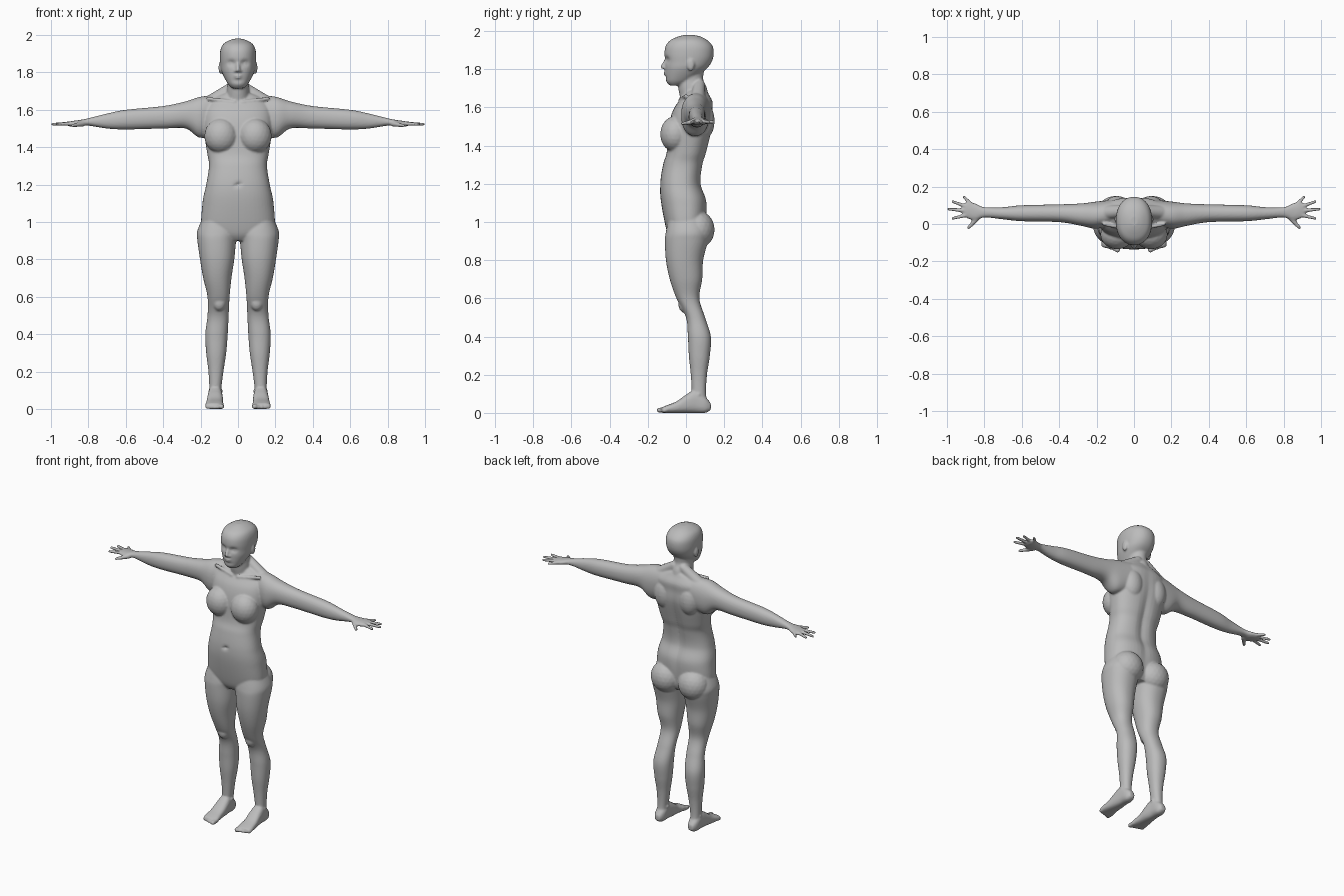
import bpy, bmesh, math
from mathutils import Matrix, Vector

if "Cube" in bpy.data.objects:
    bpy.data.objects.remove(bpy.data.objects["Cube"])

bm = bmesh.new()
MIDDLE = (1,)
BOTH = (1, -1)


def spline(rows, steps=8):
    """Smooth in-between rows through the given ones."""
    smooth_rows = []
    for index in range(len(rows) - 1):
        before = rows[max(index - 1, 0)]
        start, end = rows[index], rows[index + 1]
        after = rows[min(index + 2, len(rows) - 1)]
        for step in range(steps):
            t = step / steps
            row = []
            for a, b, c, d in zip(before, start, end, after):
                slope_in, slope_out = (c - a) / 2, (d - b) / 2
                rise = c - b
                bend = 3 * rise - 2 * slope_in - slope_out
                twist = slope_in + slope_out - 2 * rise
                row.append(b + t * (slope_in + t * (bend + t * twist)))
            smooth_rows.append(row)
    smooth_rows.append(rows[-1])
    return smooth_rows


def rounded(angle_part, low, high, power):
    """Point between low and high on a squared-off ellipse."""
    reach = math.copysign(abs(angle_part) ** (2 / power), angle_part)
    return (low + high) / 2 + (high - low) / 2 * reach


def loft(axis, rows, power=2.2, sides=MIDDLE, segments=48):
    """Skin of rounded sections: (position, low, high, low, high)."""
    made = []
    for side in sides:
        rings = []
        for position, a_low, a_high, b_low, b_high in spline(rows):
            ring = []
            for k in range(segments):
                angle = math.tau * k / segments
                a = rounded(math.cos(angle), a_low, a_high, power)
                b = rounded(math.sin(angle), b_low, b_high, power)
                places = {"x": (position, a, b), "y": (a, position, b), "z": (a, b, position)}
                x, y, z = places[axis]
                ring.append(bm.verts.new((x * side, y, z)))
            rings.append(ring)
            made.extend(ring)
        for lower, upper in zip(rings, rings[1:]):
            for k in range(segments):
                bm.faces.new((lower[k - 1], lower[k], upper[k], upper[k - 1]))
        bm.faces.new(rings[0])
        bm.faces.new(rings[-1])
    return made


def central(rows):
    """Sections that are even about the middle: (height, half width, front, back)."""
    return [(height, -half, half, front, back) for height, half, front, back in rows]


def blob(centre, radii, sides=MIDDLE):
    for side in sides:
        x, y, z = centre
        place = Matrix.Translation((x * side, y, z)) @ Matrix.Diagonal((*radii, 1))
        bmesh.ops.create_icosphere(bm, subdivisions=3, radius=1, matrix=place)


def tube(start, end, start_radius, end_radius, sides=MIDDLE):
    """Tapered rod with round ends."""
    for side in sides:
        p, q = (Vector((x * side, y, z)) for x, y, z in (start, end))
        line = q - p
        turn = line.to_track_quat("Z", "Y").to_matrix().to_4x4()
        bmesh.ops.create_cone(bm, cap_ends=True, segments=20, radius1=start_radius,
                              radius2=end_radius, depth=line.length,
                              matrix=Matrix.Translation((p + q) / 2) @ turn)
        for point, radius in ((p, start_radius), (q, end_radius)):
            bmesh.ops.create_icosphere(bm, subdivisions=2, radius=radius,
                                       matrix=Matrix.Translation(point))


def dent(verts, centre, radii, depth):
    """Push a soft hollow along y."""
    for vert in verts:
        distance = sum(((p - c) / r) ** 2 for p, c, r in zip(vert.co, centre, radii))
        vert.co.y += depth * math.exp(-distance)


# Torso with spine groove and navel
torso = loft("z", central([
    (.9, .1, -.07, .08), (.95, .19, -.1, .1), (1.1, .19, -.13, .11),
    (1.2, .17, -.135, .08), (1.3, .155, -.12, .09), (1.37, .165, -.1, .11),
    (1.5, .185, -.09, .14), (1.58, .185, -.07, .14), (1.63, .17, -.04, .14),
    (1.67, .12, -.01, .12), (1.69, .07, 0, .11)]), power=2.4)
dent(torso, centre=(0, .1, 1.3), radii=(.03, .1, .25), depth=-.015)
dent(torso, centre=(0, -.13, 1.2), radii=(.01, .03, .01), depth=.015)

# Chest, shoulder blades, buttocks, collarbones and neck slopes
blob(centre=(.09, -.055, 1.46), radii=(.09, .08, .095), sides=BOTH)
blob(centre=(.09, .09, 1.53), radii=(.07, .06, .1), sides=BOTH)
blob(centre=(.1, .06, .96), radii=(.1, .09, .1), sides=BOTH)
tube((.02, -.03, 1.64), (.16, 0, 1.66), start_radius=.01, end_radius=.01, sides=BOTH)
tube((.03, .07, 1.72), (.16, .06, 1.63), start_radius=.03, end_radius=.04, sides=BOTH)

# Neck
loft("z", central([
    (1.6, .07, -.02, .13), (1.7, .06, -.04, .11), (1.75, .055, -.04, .09),
    (1.82, .06, -.03, .1)]), power=2)

# Head with hollow eye sockets and a crease above the chin
head = loft("z", central([
    (1.715, .03, -.085, -.03), (1.74, .055, -.105, .03), (1.8, .086, -.11, .105),
    (1.84, .094, -.11, .135), (1.88, .097, -.113, .145), (1.92, .094, -.107, .14),
    (1.95, .08, -.085, .115), (1.97, .05, -.045, .08), (1.98, .02, -.01, .04)]))
for side in BOTH:
    dent(head, centre=(side * .035, -.1, 1.85), radii=(.02, .04, .015), depth=.016)
dent(head, centre=(0, -.11, 1.757), radii=(.03, .04, .01), depth=.005)

# Eyes, nose, nostrils, lips and ears
blob(centre=(.035, -.083, 1.847), radii=(.015, .013, .009), sides=BOTH)
tube((0, -.105, 1.85), (0, -.122, 1.813), start_radius=.007, end_radius=.012)
blob(centre=(.012, -.11, 1.808), radii=(.009, .011, .008), sides=BOTH)
blob(centre=(0, -.106, 1.783), radii=(.024, .011, .005))
blob(centre=(0, -.105, 1.772), radii=(.02, .011, .006))
blob(centre=(.094, .025, 1.825), radii=(.01, .02, .034), sides=BOTH)

# Arms and palms
loft("x", [
    (.1, 0, .13, 1.48, 1.68), (.2, -.025, .12, 1.45, 1.67), (.28, -.01, .11, 1.5, 1.645),
    (.4, .01, .105, 1.5, 1.62), (.6, .015, .1, 1.495, 1.6), (.7, .025, .09, 1.5, 1.58),
    (.8, .035, .09, 1.515, 1.555), (.85, .02, .11, 1.51, 1.545),
    (.89, .03, .12, 1.51, 1.54), (.91, .045, .105, 1.515, 1.535)], sides=BOTH)

# Fingers and thumbs
KNUCKLES = ((.885, .05), (.895, .07), (.885, .09), (.865, .1))
FINGERTIPS = ((.97, .03), (.992, .08), (.97, .12), (.91, .145))
for knuckle, fingertip in zip(KNUCKLES, FINGERTIPS):
    tube((*knuckle, 1.527), (*fingertip, 1.523), start_radius=.0115, end_radius=.008, sides=BOTH)
tube((.83, .04, 1.525), (.885, -.02, 1.515), start_radius=.015, end_radius=.009, sides=BOTH)

# Legs
loft("z", [
    (1.02, .03, .19, -.09, .1), (.95, 0, .218, -.105, .12), (.9, .01, .217, -.11, .115),
    (.8, .02, .203, -.105, .09), (.7, .035, .186, -.085, .085), (.6, .045, .163, -.05, .07),
    (.5, .05, .163, 0, .1), (.4, .055, .175, .01, .13), (.3, .063, .17, .015, .125),
    (.2, .078, .158, .025, .11), (.1, .09, .153, .03, .105), (.04, .09, .155, .02, .115)],
    sides=BOTH)

# Kneecaps and ankle bones
blob(centre=(.1, -.01, .57), radii=(.035, .03, .045), sides=BOTH)
blob(centre=(.12, .065, .095), radii=(.04, .02, .02), sides=BOTH)

# Feet
loft("y", [
    (.13, .105, .14, .015, .05), (.1, .09, .155, 0, .085), (.05, .085, .16, 0, .12),
    (0, .08, .165, 0, .095), (-.05, .08, .17, 0, .06), (-.1, .075, .175, 0, .04),
    (-.125, .08, .17, 0, .03)], power=2.6, sides=BOTH)

# Toes, shrinking outwards from the big toe
for toe in range(5):
    radius = .0105 if toe else .014
    across = .088 + .019 * toe
    tube((across, -.1, .016), (across, -.14 + .006 * toe, radius),
         start_radius=radius, end_radius=radius, sides=BOTH)

bmesh.ops.recalc_face_normals(bm, faces=bm.faces)
mesh = bpy.data.meshes.new("body")
bm.to_mesh(mesh)
bm.free()
body = bpy.data.objects.new("body", mesh)
bpy.context.collection.objects.link(body)

# Fuse the parts into one soft skin
fuse = body.modifiers.new("fuse", "REMESH")
fuse.mode = "VOXEL"
fuse.voxel_size = .006
fuse.use_smooth_shade = True
soften = body.modifiers.new("soften", "SMOOTH")
soften.factor = .5
soften.iterations = 4

# Plain grey material
grey = bpy.data.materials.new("plain grey")
grey.use_nodes = True
colour = (.5, .5, .5, 1)
grey.diffuse_color = colour
grey.node_tree.nodes["Principled BSDF"].inputs["Base Color"].default_value = colour
mesh.materials.append(grey)
